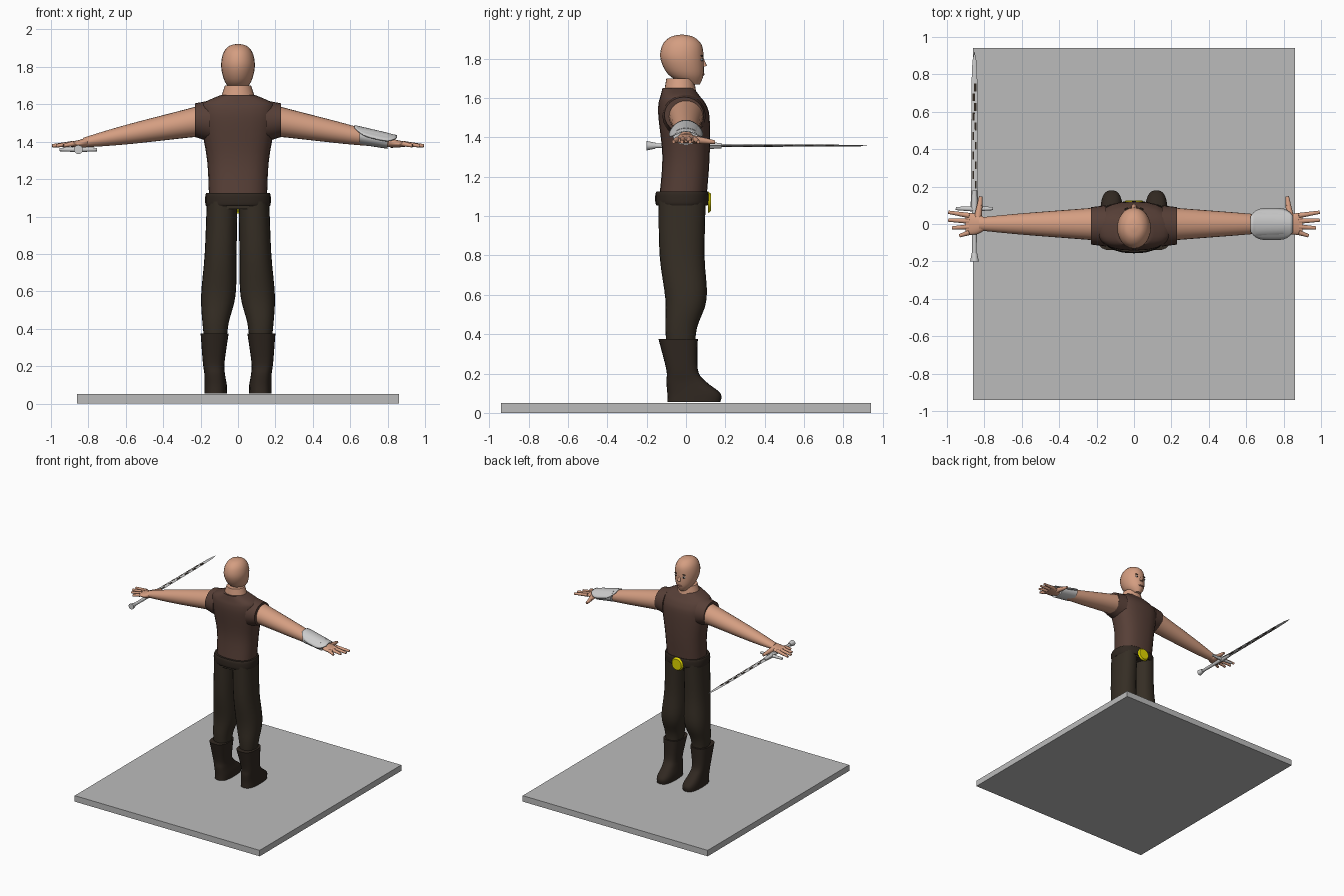
import bpy
import bmesh
from math import cos, sin, pi, tau, radians, copysign
from mathutils import Vector, Matrix

cube = bpy.data.objects.get("Cube")
if cube:
    bpy.data.objects.remove(cube, do_unlink=True)


def material(name, *rgb):
    mat = bpy.data.materials.new(name)
    mat.use_nodes = True
    mat.diffuse_color = (*rgb, 1)
    bsdf = mat.node_tree.nodes["Principled BSDF"]
    bsdf.inputs["Base Color"].default_value = (*rgb, 1)
    bsdf.inputs["Roughness"].default_value = .7
    return mat


SKIN = material("skin", .66, .34, .22)
SHIRT = material("brown cloth", .095, .05, .038)
TROUSERS = material("dark trousers", .036, .027, .018)
LEATHER = material("dark leather", .03, .021, .015)
STEEL = material("steel", .6, .6, .6)
STONE = material("grey stone", .5, .5, .5)
GOLD = material("yellow gold", .75, .68, 0)
WHITE = material("eye white", .7, .7, .7)
LIPS = material("lips", .4, .16, .11)


def finish(name, bm, mat):
    bmesh.ops.recalc_face_normals(bm, faces=bm.faces)
    mesh = bpy.data.meshes.new(name)
    bm.to_mesh(mesh)
    bm.free()
    mesh.materials.append(mat)
    obj = bpy.data.objects.new(name, mesh)
    bpy.context.scene.collection.objects.link(obj)
    return obj


def placed(centre, size, turn=None):
    return Matrix.LocRotScale(Vector(centre), turn, Vector(size))


def refine(rows, steps):
    """Blend between cross-sections with a Catmull-Rom curve."""
    padded = [rows[0], *rows, rows[-1]]
    for quad in zip(padded, padded[1:], padded[2:], padded[3:]):
        for k in range(steps):
            t = k / steps
            yield [b + t / 2 * (c - a + t * (2 * a - 5 * b + 4 * c - d + t * (3 * (b - c) + d - a)))
                   for a, b, c, d in zip(*quad)]
    yield rows[-1]


def rounded(value, power):
    return copysign(abs(value) ** (2 / power), value)


def loft(name, mat, axis, rows, sides=24, power=2, steps=4, mirror=1):
    """Skin rounded sections (position, centre a, centre b, radius a, radius b)."""
    bm = bmesh.new()
    rings = []
    for t, mid_a, mid_b, radius_a, radius_b in refine(rows, steps):
        ring = []
        for i in range(sides):
            angle = tau * i / sides
            a = mid_a + radius_a * rounded(cos(angle), power)
            b = mid_b + radius_b * rounded(sin(angle), power)
            x, y, z = {"x": (t, a, b), "y": (a, t, b), "z": (a, b, t)}[axis]
            ring.append(bm.verts.new((x * mirror, y, z)))
        rings.append(ring)
    for low, high in zip(rings, rings[1:]):
        for i in range(sides):
            bm.faces.new((low[i - 1], low[i], high[i], high[i - 1]))
    bm.faces.new(rings[0])
    bm.faces.new(rings[-1])
    return finish(name, bm, mat)


def upright(name, mat, rows, power=2):
    """Centred body part from (height, half width, centre y, half depth)."""
    return loft(name, mat, "z", [(z, 0, y, w, d) for z, w, y, d in rows], power=power)


def box(name, mat, centre, size):
    bm = bmesh.new()
    bmesh.ops.create_cube(bm, size=1, matrix=placed(centre, size))
    return finish(name, bm, mat)


def ball(name, mat, centre, radii):
    bm = bmesh.new()
    bmesh.ops.create_uvsphere(bm, u_segments=16, v_segments=10, radius=1,
                              matrix=placed(centre, radii))
    return finish(name, bm, mat)


def tube(name, mat, start, end, start_radius, end_radius):
    start, end = Vector(start), Vector(end)
    along = end - start
    bm = bmesh.new()
    bmesh.ops.create_cone(bm, cap_ends=True, segments=14, radius1=start_radius,
                          radius2=end_radius, depth=along.length,
                          matrix=placed((start + end) / 2, (1, 1, 1), along.to_track_quat("Z", "Y")))
    return finish(name, bm, mat)


def lerp(a, b, t):
    return a + (b - a) * t


# Platform
box("platform", STONE, (0, 0, .025), (1.72, 1.88, .05))

# Head, neck and face
upright("head", SKIN, [
    (1.67, .03, .03, .04), (1.72, .07, 0, .09), (1.8, .09, -.02, .11),
    (1.87, .08, -.02, .1), (1.91, .05, -.02, .06), (1.922, .01, -.02, .01)])
upright("neck", SKIN, [(1.58, .11, -.03, .09), (1.7, .07, -.03, .07)])
tube("nose", SKIN, (0, .08, 1.81), (0, .093, 1.76), .006, .014)
ball("mouth", LIPS, (0, .088, 1.72), (.026, .006, .006))
for side in (-1, 1):
    eye_x, eye_y, eye_z = side * .035, .08, 1.795
    ball("eye", WHITE, (eye_x, eye_y, eye_z), (.015, .006, .007))
    ball("pupil", LEATHER, (eye_x, eye_y + .004, eye_z), (.006, .004, .006))
    ball("eyebrow", LEATHER, (eye_x, eye_y, eye_z + .02), (.018, .006, .003))

# Sleeveless shirt
upright("shirt", SHIRT, [
    (1.1, .155, -.015, .12), (1.3, .165, 0, .12), (1.5, .2, -.01, .13),
    (1.57, .2, -.02, .12), (1.61, .18, -.03, .1), (1.65, .09, -.04, .08)], power=2.5)

# Belt, hips and round buckle
upright("belt", LEATHER, [
    (1.055, .17, -.02, .13), (1.07, .175, -.02, .136),
    (1.11, .175, -.02, .136), (1.125, .17, -.02, .13)], power=2.5)
upright("hips", TROUSERS, [(1.04, .168, -.02, .12), (1.08, .165, -.02, .12)], power=2.5)
tube("belt_buckle", GOLD, (0, .112, 1.07), (0, .126, 1.07), .055, .045)

for side in (-1, 1):
    # Armhole, and an arm tapering from shoulder to wrist with a fuller forearm
    loft("armhole", SHIRT, "x", [(.15, -.01, 1.51, .11, .11), (.23, -.01, 1.515, .1, .09)],
         mirror=side)
    arm = []
    for i in range(9):
        t = i / 8
        swell = .01 * t * sin(pi * t)
        arm.append((lerp(.18, .83, t), 0, lerp(1.515, 1.395, t),
                    lerp(.09, .034, t) + swell / 2, lerp(.085, .025, t) + swell))
    loft("arm", SKIN, "x", arm, steps=2, mirror=side)

    # Hand with four fanned fingers and a thumb
    loft("palm", SKIN, "x", [
        (.8, 0, 1.4, .034, .028), (.84, 0, 1.39, .055, .022), (.9, 0, 1.386, .058, .012)],
        mirror=side)
    for i in range(4):
        spread = i - 1.5
        reach = .995 - .01 * (spread - 1) ** 2
        tube("finger", SKIN, (side * .88, .03 * spread, 1.39),
             (side * reach, .042 * spread, 1.378), .0145, .009)
    knuckle = (side * .825, .1, 1.382)
    tube("thumb_base", SKIN, (side * .835, .035, 1.39), knuckle, .021, .015)
    tube("thumb_tip", SKIN, knuckle, (side * .82, .147, 1.376), .015, .009)

    # Trouser leg and boot
    loft("trouser_leg", TROUSERS, "z", [
        (.3, .12, -.025, .055, .07), (.43, .12, -.025, .07, .08),
        (.58, .105, 0, .092, .105), (.8, .093, -.02, .085, .114),
        (1.08, .085, -.02, .082, .12)], power=2.3, mirror=side)
    loft("boot", LEATHER, "z", [
        (.055, .12, .04, .06, .135), (.1, .12, .04, .06, .135), (.16, .125, 0, .055, .1),
        (.22, .13, -.02, .058, .08), (.375, .125, -.04, .075, .1)], power=2.7, mirror=side)

# Forearm guard: sleeve with an arched plate on top
loft("bracer_sleeve", STEEL, "x", [(.65, 0, 1.434, .073, .049), (.8, 0, 1.405, .066, .043)], steps=1)
bm = bmesh.new()
bmesh.ops.create_grid(bm, x_segments=14, y_segments=12, size=1)
for v in bm.verts:
    u, y = v.co.x, .086 * v.co.y * (1 - v.co.x ** 4 / 2)
    v.co = (.737 + .113 * u, y, 1.462 - .027 * u - 6 * y * y)
plate = finish("bracer_plate", bm, STEEL)
plate.modifiers.new("thickness", "SOLIDIFY").thickness = .007

# Sword held under the right hand
X, Z = -.853, 1.358


def sword_tube(name, start_y, end_y, start_radius, end_radius):
    tube(name, STEEL, (X, start_y, Z), (X, end_y, Z), start_radius, end_radius)


blade = [(.09, .02, .006), (.75, .016, .005), (.87, .011, .004), (.92, .001, .001)]
loft("sword_blade", STEEL, "y", [(y, X, Z, w, h) for y, w, h in blade], sides=4, steps=1)
sword_tube("sword_collar", .08, .18, .018, .014)
sword_tube("sword_grip", -.17, .08, .012, .014)
sword_tube("sword_pommel", -.2, -.155, .024, .015)
for side in (-1, 1):
    tube("sword_guard", STEEL, (X, .08, Z), (X + side * .1, .083, Z), .014, .009)
for i in range(11):
    box("blade_engraving", LEATHER, (X + .004 * (-1) ** i, .21 + .052 * i, Z), (.014, .042, .0098))

# Smooth shading with sharp edges kept
bpy.ops.object.select_all(action="DESELECT")
for obj in bpy.context.scene.objects:
    if obj.type == "MESH":
        obj.select_set(True)
        bpy.context.view_layer.objects.active = obj
bpy.ops.object.shade_smooth_by_angle(angle=radians(40))
